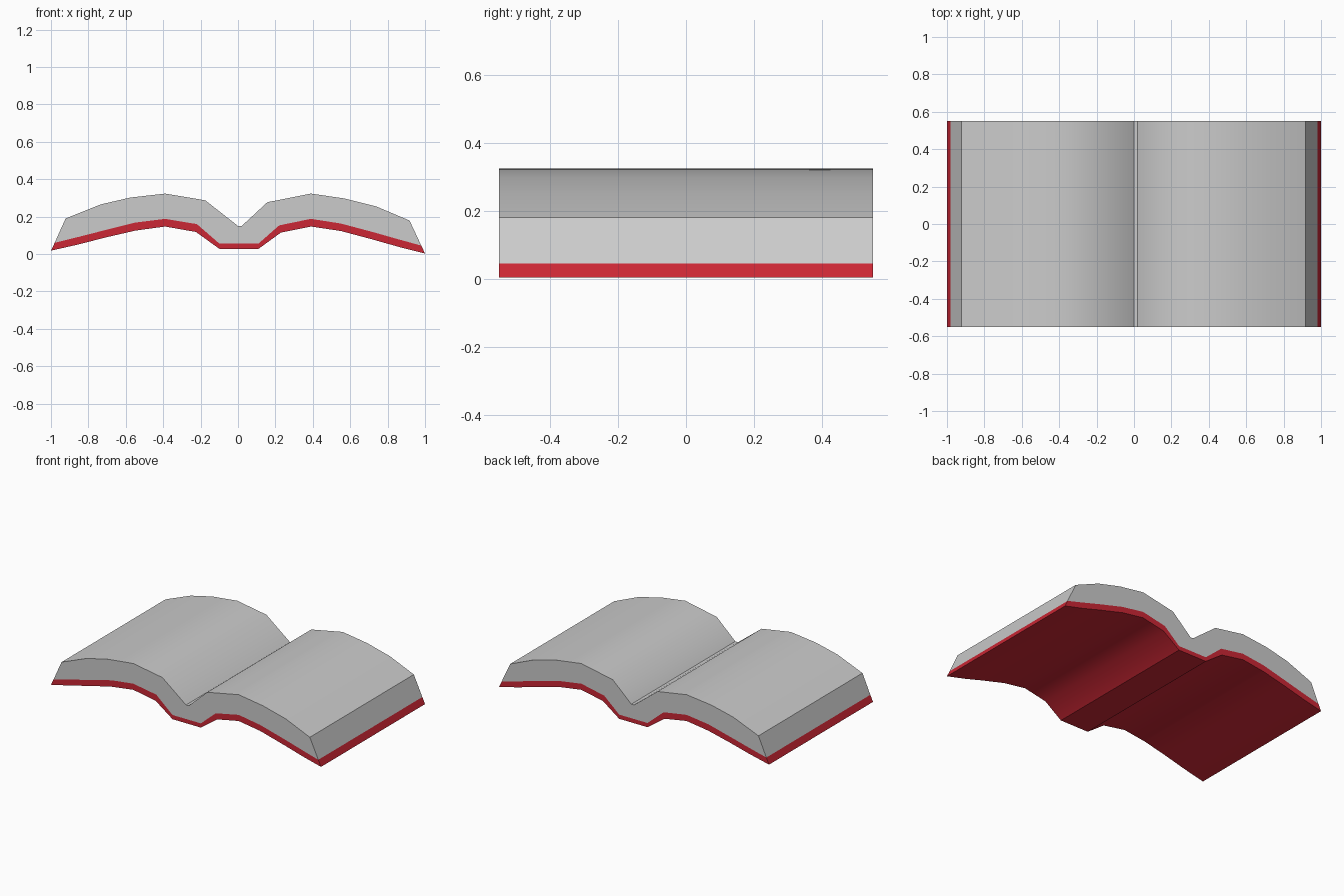
import bpy, bmesh, math

if "Cube" in bpy.data.objects:
    bpy.data.objects.remove(bpy.data.objects["Cube"])

HALF_DEPTH = 0.55

# Cross-sections in the x-z plane, listed left to right
cover_under = [(-1, .018), (-.85, .052), (-.71, .088), (-.55, .125), (-.39, .147), (-.225, .118),
               (-.10, .028), (.11, .028), (.23, .115), (.39, .147), (.55, .123),
               (.73, .075), (.86, .038), (1, .003)]
cover_top = [(-.98, .06), (-.85, .092), (-.71, .128), (-.55, .168), (-.39, .188), (-.22, .16),
             (-.10, .056), (.11, .056), (.22, .153), (.39, .188), (.55, .163),
             (.73, .115), (.86, .078), (.98, .045)]
page_top = [(-.922, .19), (-.735, .265), (-.575, .302), (-.39, .323), (-.175, .287),
            (0, .15), (.02, .15), (.157, .277), (.39, .323), (.57, .297),
            (.74, .254), (.917, .179)]


def extrude_profile(name, lower, upper, color=None):
    """Closed prism along y between a lower and an upper outline."""
    outline = lower + upper[::-1]
    bm = bmesh.new()
    face = bm.faces.new([bm.verts.new((x, -HALF_DEPTH, z)) for x, z in outline])
    ext = bmesh.ops.extrude_face_region(bm, geom=[face], use_keep_orig=True)
    moved = [g for g in ext["geom"] if isinstance(g, bmesh.types.BMVert)]
    bmesh.ops.translate(bm, verts=moved, vec=(0, 2 * HALF_DEPTH, 0))
    bmesh.ops.recalc_face_normals(bm, faces=bm.faces)
    # Smooth the gentle curves, keep corners crisp
    for f in bm.faces:
        f.smooth = True
    for e in bm.edges:
        e.smooth = e.calc_face_angle(0) < math.radians(32)
    mesh = bpy.data.meshes.new(name)
    bm.to_mesh(mesh)
    bm.free()
    obj = bpy.data.objects.new(name, mesh)
    bpy.context.collection.objects.link(obj)
    if color:
        mat = bpy.data.materials.new(name + "_color")
        mat.diffuse_color = color
        mat.use_nodes = True
        mat.node_tree.nodes["Principled BSDF"].inputs["Base Color"].default_value = mat.diffuse_color
        mesh.materials.append(mat)
    return obj


# Red cover with flat spine
extrude_profile("cover", cover_under, cover_top, (0.6, 0.02, 0.035, 1))

# Page block resting on the cover
extrude_profile("pages", cover_top, page_top)
